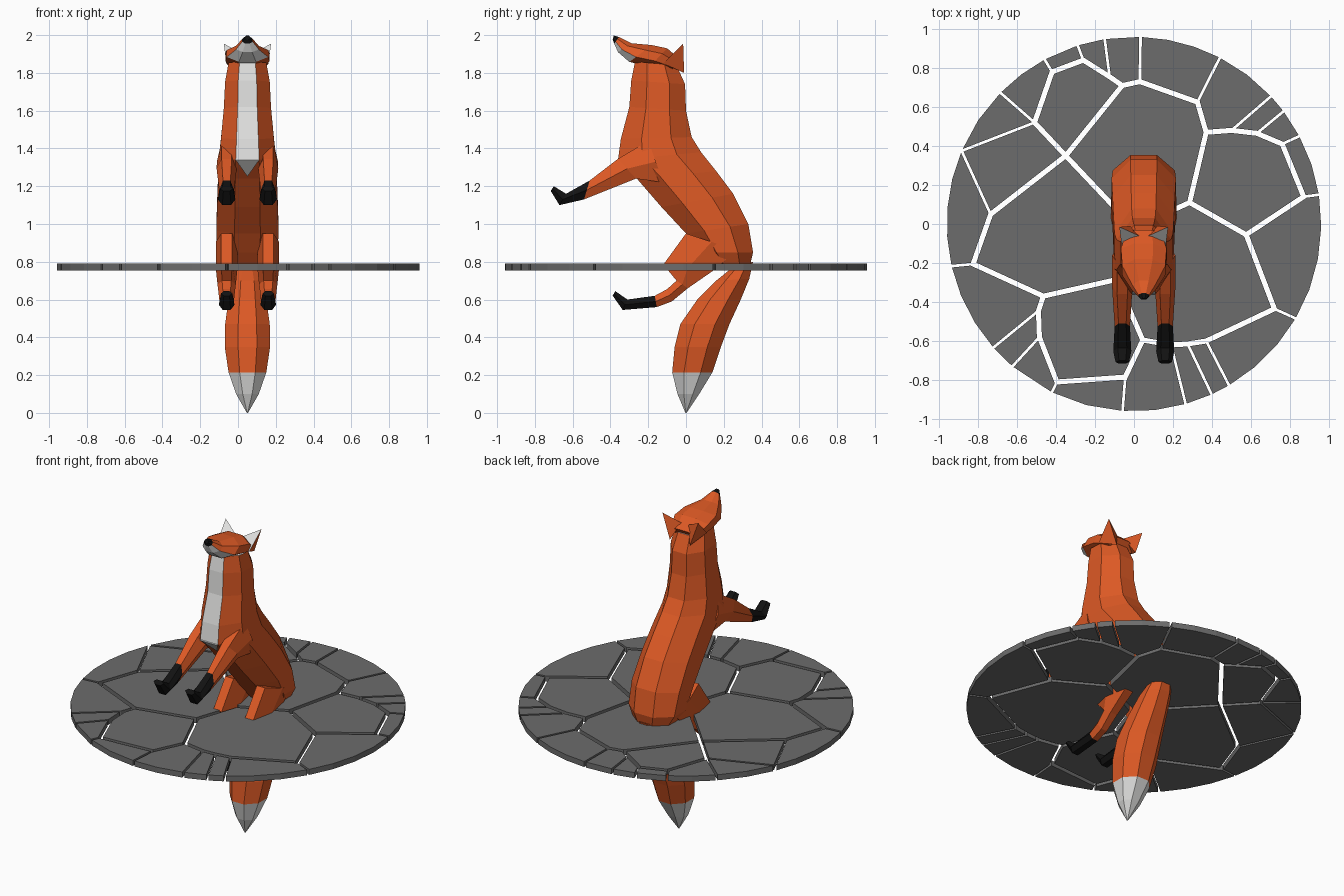
import bpy, bmesh, math
from mathutils import Vector

if "Cube" in bpy.data.objects:
    bpy.data.objects.remove(bpy.data.objects["Cube"])

CX = 0.05  # middle of the animal


def material(name, r, g, b):
    m = bpy.data.materials.new(name)
    m.diffuse_color = (r, g, b, 1)
    m.use_nodes = True
    m.node_tree.nodes["Principled BSDF"].inputs["Base Color"].default_value = m.diffuse_color
    return m


ORANGE = material("orange_fur", 0.72, 0.1, 0.018)
WHITE = material("white_fur", 0.75, 0.75, 0.74)
BLACK = material("black_fur", 0.006, 0.006, 0.006)
STONE = material("grey_stone", 0.15, 0.15, 0.15)


def finish(bm, name, mats):
    bmesh.ops.recalc_face_normals(bm, faces=bm.faces)
    me = bpy.data.meshes.new(name)
    bm.to_mesh(me)
    bm.free()
    for m in mats:
        me.materials.append(m)
    ob = bpy.data.objects.new(name, me)
    bpy.context.collection.objects.link(ob)
    return ob


def loft(name, stations, paint=lambda seg, side: 0, cx=CX, sides=8):
    """Skin rings given as (front y, front z, back y, back z, half width)."""
    bm = bmesh.new()
    grow = 1 / math.cos(math.pi / sides)
    rings = []
    for yf, zf, yb, zb, w in stations:
        mid = Vector((cx, (yf + yb) / 2, (zf + zb) / 2))
        axis = Vector((0, yf - yb, zf - zb)) / 2
        ring = []
        for k in range(sides):
            t = (k - 0.5) * 2 * math.pi / sides
            ring.append(bm.verts.new(mid + axis * math.cos(t) * grow
                                     + Vector((w * math.sin(t) * grow, 0, 0))))
        rings.append(ring)
    for s in range(len(rings) - 1):
        a, b = rings[s], rings[s + 1]
        for k in range(sides):
            j = (k + 1) % sides
            bm.faces.new((a[k], a[j], b[j], b[k])).material_index = paint(s, k)
    bm.faces.new(rings[0]).material_index = paint(0, 0)
    bm.faces.new(rings[-1]).material_index = paint(len(rings) - 2, 4)
    return finish(bm, name, (ORANGE, WHITE, BLACK))


# Body, with a white stripe down the chest
loft("body", [
    (-.27, 1.86, -.05, 1.84, .10), (-.29, 1.76, -.005, 1.74, .118),
    (-.30, 1.62, 0, 1.60, .125), (-.345, 1.45, .03, 1.46, .14),
    (-.36, 1.34, .08, 1.38, .15), (-.26, 1.24, .16, 1.28, .155),
    (-.13, 1.09, .25, 1.16, .16), (0, .95, .33, 1.0, .165),
    (.08, .85, .355, .85, .16), (.15, .77, .34, .785, .12)],
    lambda s, k: 1 if k == 0 and s < 4 else 0)

# Pointed lower end of the chest stripe
bm = bmesh.new()
tri = [(CX - .06, -.36, 1.34), (CX + .06, -.36, 1.34), (CX, -.275, 1.255)]
outer = [bm.verts.new((x, y - .004, z - .004)) for x, y, z in tri]
inner = [bm.verts.new((x, y + .002, z + .002)) for x, y, z in tri]
bm.faces.new(outer)
bm.faces.new(inner)
for i in range(3):
    j = (i + 1) % 3
    bm.faces.new((outer[i], outer[j], inner[j], inner[i]))
finish(bm, "chest_tip", [WHITE])


# Head: black nose, white chin and cheeks
def head_paint(s, k):
    if s == 0:
        return 2
    return 1 if (s < 3 and k in (0, 1, 7)) or (s == 3 and k == 0) else 0


loft("head", [
    (-.388, 1.975, -.383, 1.998, .014), (-.38, 1.955, -.355, 1.99, .028),
    (-.36, 1.91, -.29, 1.957, .06), (-.30, 1.858, -.18, 1.947, .11),
    (-.19, 1.835, -.10, 1.93, .117), (-.08, 1.81, -.03, 1.87, .09)], head_paint)

# Ears with a pale front
for side, label in ((-1, "left"), (1, "right")):
    bm = bmesh.new()
    tip, near, far, back = [bm.verts.new((CX + side * x, y, z)) for x, y, z in (
        (.125, -.015, 1.955), (.025, -.06, 1.90), (.112, -.12, 1.85), (.07, -.01, 1.80))]
    bm.faces.new((tip, near, far)).material_index = 1
    for tri in ((tip, near, back), (tip, far, back), (near, far, back)):
        bm.faces.new(tri)
    finish(bm, "ear_" + label, (ORANGE, WHITE))

    # Legs with black paws
    loft("front_leg_" + label, [
        (-.20, 1.44, -.12, 1.22, .045), (-.36, 1.345, -.265, 1.24, .046),
        (-.51, 1.23, -.54, 1.13, .034), (-.635, 1.16, -.67, 1.10, .04),
        (-.70, 1.20, -.716, 1.175, .03)],
        lambda s, k: 2 if s > 1 else 0, CX + side * .11, 6)
    loft("hind_leg_" + label, [
        (0, .95, .27, .86, .05), (-.12, .785, .14, .75, .05),
        (-.05, .70, .01, .66, .042), (-.10, .655, -.075, .59, .036),
        (-.165, .62, -.155, .56, .033), (-.31, .60, -.335, .545, .036),
        (-.375, .645, -.388, .62, .026)],
        lambda s, k: 2 if s > 3 else 0, CX + side * .11, 6)

# Bushy tail with a white end
loft("tail", [
    (.24, .765, .355, .80, .06), (.16, .70, .335, .71, .085),
    (.06, .60, .29, .60, .10), (-.03, .47, .23, .47, .118),
    (-.06, .35, .185, .35, .12), (-.073, .215, .14, .215, .10),
    (-.045, .10, .07, .10, .06), (-.003, 0, .003, 0, .003)],
    lambda s, k: 1 if s > 4 else 0)

# Paving: crack junctions inside the disc, and rim junctions by angle
INNER = dict(
    a=(-.51, .52), b=(-.35, .35), c=(-.42, .78), d=(-.26, .84), D=(-.125, .755),
    e=(-.06, .71), E=(.03, .73), f=(.325, .625), g=(.37, .47), G=(.50, .48),
    H=(.63, .465), I=(.76, .41), h=(.87, .14), i=(.285, .11), j=(.575, -.055),
    k=(.72, -.435), l=(.37, -.60), L=(.275, -.615), M=(.19, -.62), m=(.045, -.595),
    n=(-.045, -.785), o=(-.395, -.81), p=(-.485, -.58), P=(-.49, -.445),
    q=(-.465, -.37), r=(-.735, .05), s=(-.825, -.205), u=(0, -.02), v=(-.09, -.285))
RIM = [157, 135.5, 118.5, 107.5, 99, 88, 62.7, 43, 37, 28, 9, -30.3, -59.5,
       -65.5, -74, -93.5, -116, -130.5, -138.7, -167]
CELLS = ["1 r b a", "1 a 2", "2 a c 3", "a b e D d c", "3 c d 4", "4 d D 5",
         "5 D e E 6", "6 E f 7", "7 f g G 8", "8 G H 9", "9 H I 10", "10 I h 11",
         "g G H I h j i", "h 11 12 k j", "k 12 13 l", "l 13 14 L", "L 14 15 M",
         "M 15 16 n m", "n 16 17 o", "o 17 18 p", "p 18 19 P", "P 19 20 s q",
         "s 20 1 r", "r b u v q s", "q v m n o p P", "u i j k l L M m v",
         "b e E f g i u"]


def outline(cell):
    """Corner points and the half gap of the edge that follows each."""
    names = cell.split()
    pts = []
    for n, nxt in zip(names, names[1:] + names[:1]):
        if n.isdigit() and nxt.isdigit():
            a0 = RIM[int(n) - 1]
            turn = (RIM[int(nxt) - 1] - a0 + 180) % 360 - 180
            steps = max(1, round(abs(turn) / 10))
            angles = [a0 + turn * i / steps for i in range(steps)]
            gap = 0
        else:
            angles = [RIM[int(n) - 1]] if n.isdigit() else []
            gap = .007 if n.isdigit() or nxt.isdigit() else .013
        for t in angles:
            t = math.radians(t)
            pts.append((Vector((.96 * math.cos(t), .96 * math.sin(t))), gap))
        if not angles:
            pts.append((Vector(INNER[n]), gap))
    return pts


def shrink(pts):
    n = len(pts)
    area = sum(pts[i][0].cross(pts[(i + 1) % n][0]) for i in range(n))
    sign = 1 if area > 0 else -1
    result = []
    for i in range(n):
        (p0, g0), (p1, g1), (p2, _) = pts[i - 1], pts[i], pts[(i + 1) % n]
        e0, e1 = (p1 - p0).normalized(), (p2 - p1).normalized()
        n0, n1 = Vector((-e0.y, e0.x)) * sign, Vector((-e1.y, e1.x)) * sign
        det = n0.cross(n1)
        if abs(det) < .05:
            result.append(p1 + n1 * g1)
        else:
            result.append(p1 + Vector((g0 * n1.y - g1 * n0.y, g1 * n0.x - g0 * n1.x)) / det)
    return result


bm = bmesh.new()
for cell in CELLS:
    ring = shrink(outline(cell))
    low = [bm.verts.new((p.x, p.y, .755)) for p in ring]
    top = [bm.verts.new((p.x, p.y, .79)) for p in ring]
    bm.faces.new(low)
    bm.faces.new(top)
    for i in range(len(ring)):
        j = (i + 1) % len(ring)
        bm.faces.new((low[i], low[j], top[j], top[i]))
finish(bm, "paving_stones", [STONE])
